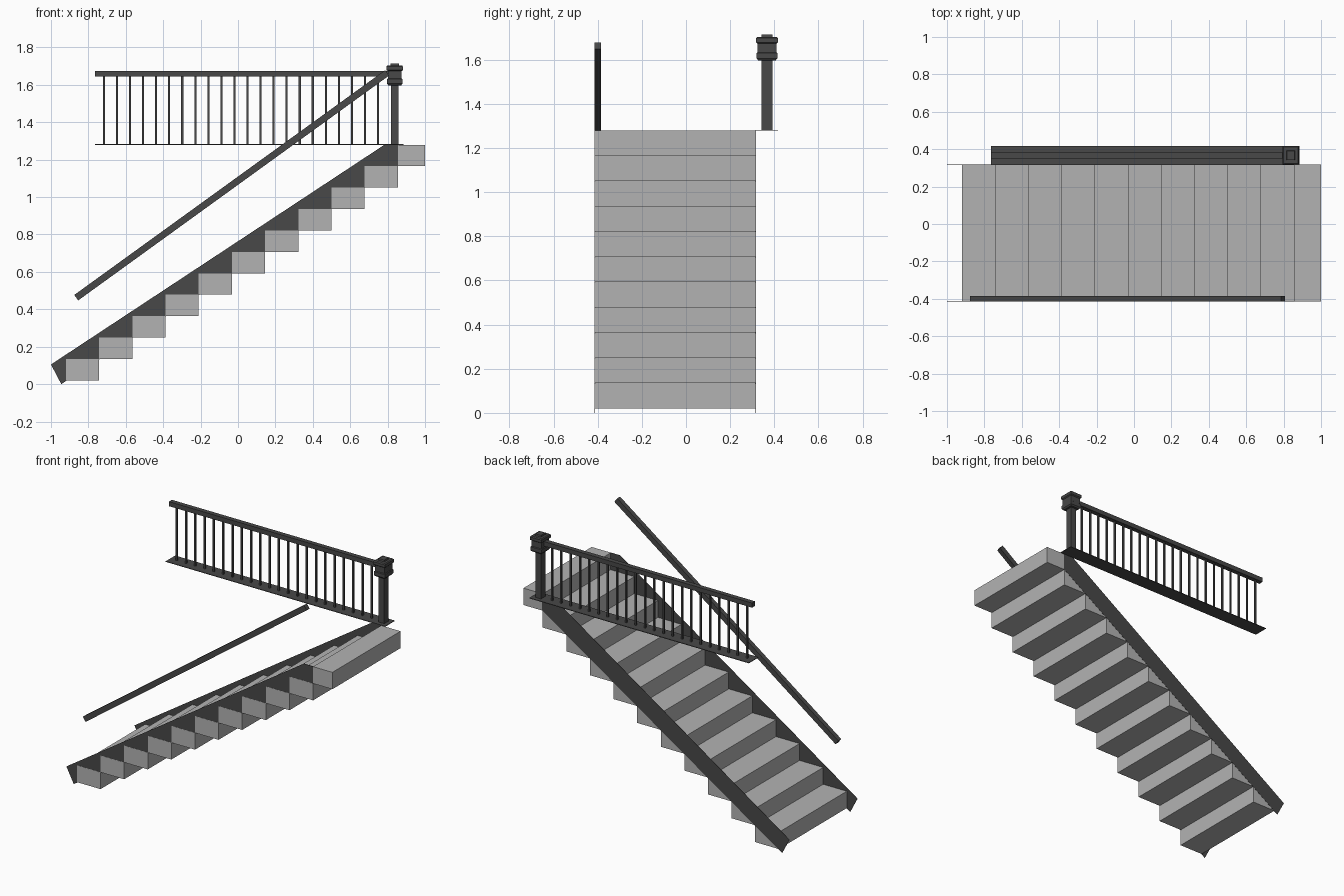
import bpy, bmesh, math
from mathutils import Vector, Matrix

if "Cube" in bpy.data.objects:
    bpy.data.objects.remove(bpy.data.objects["Cube"])


def material(name, v):
    m = bpy.data.materials.new(name)
    m.diffuse_color = (v, v, v, 1)
    m.use_nodes = True
    m.node_tree.nodes["Principled BSDF"].inputs["Base Color"].default_value = m.diffuse_color
    return m


light = material("light_grey", 0.45)
dark = material("dark_grey", 0.065)


def finish(name, bm, mat):
    bmesh.ops.recalc_face_normals(bm, faces=bm.faces)
    me = bpy.data.meshes.new(name)
    bm.to_mesh(me)
    bm.free()
    me.materials.append(mat)
    ob = bpy.data.objects.new(name, me)
    bpy.context.collection.objects.link(ob)
    return ob


def add_box(bm, x0, x1, y0, y1, z0, z1):
    mat = Matrix.Translation(((x0 + x1) / 2, (y0 + y1) / 2, (z0 + z1) / 2))
    mat = mat @ Matrix.Diagonal((x1 - x0, y1 - y0, z1 - z0, 1))
    bmesh.ops.create_cube(bm, size=1, matrix=mat)


def box(name, mat, *dims):
    bm = bmesh.new()
    add_box(bm, *dims)
    return finish(name, bm, mat)


Y0, Y1 = -0.415, 0.317          # sides of the flight
N, RUN, RISE = 11, 0.1775, 0.1145

# Steps: boxes touching corner to corner, the last one a bit shorter
bm = bmesh.new()
for i in range(N):
    x = -0.92 + i * RUN
    z = 0.02 + i * RISE
    add_box(bm, x, 1.0 if i == N - 1 else x + RUN, Y0, Y1, z, z + RISE)
finish("steps", bm, light)


# Stringers: thin side boards
def stringer(name, y, t=0.002):
    outline = [(-1, 0.105), (0.785, 1.281), (0.858, 1.281), (0.858, 1.166), (-0.945, 0.0)]
    bm = bmesh.new()
    f = bm.faces.new([bm.verts.new((x, y, z)) for x, z in outline])
    g = bmesh.ops.extrude_face_region(bm, geom=[f])
    vs = [v for v in g["geom"] if isinstance(v, bmesh.types.BMVert)]
    bmesh.ops.translate(bm, verts=vs, vec=(0, t, 0))
    finish(name, bm, dark)


stringer("front_stringer", Y0 + 0.001)
stringer("back_stringer", Y1 - 0.001)

# Sloping handrail
a, b = Vector((-0.865, -0.4, 0.462)), Vector((0.797, -0.4, 1.664))
d = b - a
bm = bmesh.new()
bmesh.ops.create_cube(bm, size=1, matrix=Matrix.Translation((a + b) / 2)
                      @ Matrix.Rotation(-math.atan2(d.z, d.x), 4, 'Y')
                      @ Matrix.Diagonal((d.length, 0.031, 0.036, 1)))
finish("sloping_handrail", bm, dark)

# Landing balustrade: base plate, top rail and 22 balusters
YC = 0.367
box("balustrade_base", dark, -0.765, 0.885, YC - 0.051, YC + 0.051, 1.279, 1.283)
box("balustrade_rail", dark, -0.765, 0.82, YC - 0.016, YC + 0.016, 1.644, 1.675)
bm = bmesh.new()
for i in range(22):
    x = -0.717 + i * 0.0698
    add_box(bm, x - 0.0055, x + 0.0055, YC - 0.0055, YC + 0.0055, 1.281, 1.65)
finish("balusters", bm, dark)

# Newel post: square profile lofted up the height (half width, z)
profile = [(0.024, 1.281), (0.024, 1.597), (0.039, 1.597), (0.047, 1.606), (0.047, 1.63),
           (0.042, 1.634), (0.042, 1.673), (0.05, 1.679), (0.05, 1.698), (0.044, 1.704),
           (0.026, 1.704), (0.024, 1.715)]
bm = bmesh.new()
rings = []
for h, z in profile:
    rings.append([bm.verts.new((0.838 + sx * h * 0.88, YC + sy * h, z))
                  for sx, sy in ((-1, -1), (1, -1), (1, 1), (-1, 1))])
for p, q in zip(rings, rings[1:]):
    for k in range(4):
        n = (k + 1) % 4
        bm.faces.new((p[k], p[n], q[n], q[k]))
bm.faces.new(rings[0][::-1])
bm.faces.new(rings[-1])
finish("newel_post", bm, dark)
